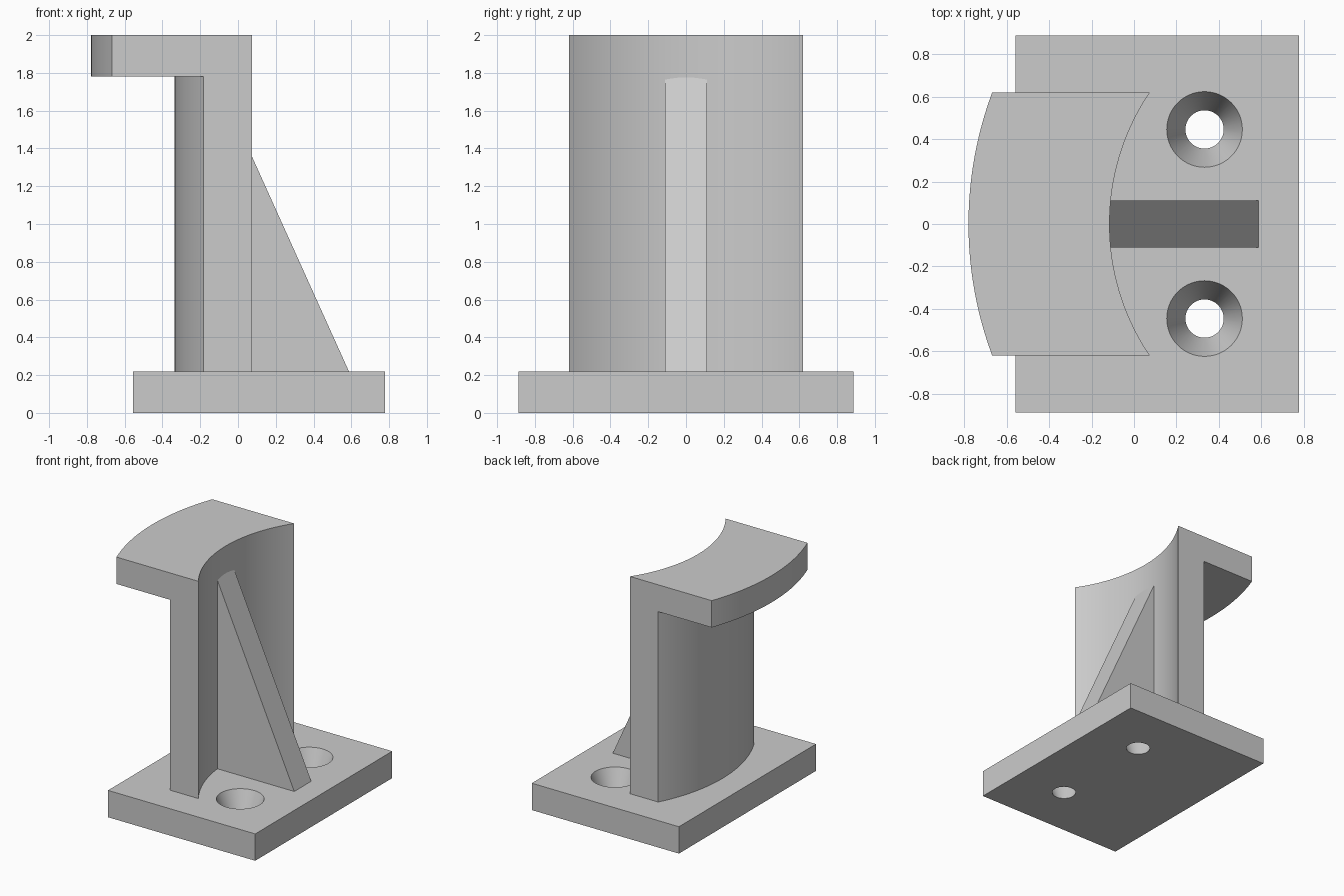
import bpy
import bmesh
import math

cube = bpy.data.objects.get("Cube")
if cube:
    bpy.data.objects.remove(cube, do_unlink=True)

grey = bpy.data.materials.new("plain grey")
grey.use_nodes = True
colour = (0.6, 0.6, 0.6, 1)
grey.diffuse_color = colour
grey.node_tree.nodes["Principled BSDF"].inputs["Base Color"].default_value = colour

BASE_TOP, LIP_BOTTOM, TOP = 0.22, 1.78, 2.0
HALF_WIDTH = 0.62


def sweep(name, sections):
    """Skin a row of matching (x, y, z) loops and cap both ends."""
    bm = bmesh.new()
    loops = [[bm.verts.new(p) for p in s] for s in sections]
    for a, b in zip(loops, loops[1:]):
        for i in range(len(a)):
            j = (i + 1) % len(a)
            bm.faces.new((a[i], a[j], b[j], b[i]))
    bm.faces.new(loops[0])
    bm.faces.new(loops[-1])
    bmesh.ops.recalc_face_normals(bm, faces=bm.faces)
    mesh = bpy.data.meshes.new(name)
    bm.to_mesh(mesh)
    bm.free()
    obj = bpy.data.objects.new(name, mesh)
    bpy.context.collection.objects.link(obj)
    mesh.materials.append(grey)
    return obj


def extrude_y(name, profile, half):
    return sweep(name, [[(x, y, z) for x, z in profile] for y in (-half, half)])


def smooth(obj):
    bpy.ops.object.select_all(action="DESELECT")
    obj.select_set(True)
    bpy.context.view_layer.objects.active = obj
    bpy.ops.object.shade_smooth_by_angle(angle=math.radians(30))


def arc_x(y, end, middle):
    """x on a circular arc through (end, +-HALF_WIDTH) and (middle, 0)."""
    sag = end - middle
    r = (HALF_WIDTH ** 2 + sag ** 2) / (2 * sag)
    return middle + r - math.sqrt(r * r - y * y)


# Base plate
base = extrude_y("base_plate", [(-0.557, 0), (0.777, 0),
                                (0.777, BASE_TOP), (-0.557, BASE_TOP)], 0.887)

# Two tapered screw holes through the plate
margin = 0.02
taper = (0.178 - 0.09) / BASE_TOP
for side in (-1, 1):
    bpy.ops.mesh.primitive_cone_add(
        vertices=64, radius1=0.09 - taper * margin, radius2=0.178 + taper * margin,
        depth=BASE_TOP + 2 * margin, location=(0.332, side * 0.445, BASE_TOP / 2))
    cutter = bpy.context.object
    cutter.hide_render = True
    cutter.data.materials.append(grey)
    cut = base.modifiers.new("screw_hole", "BOOLEAN")
    cut.operation = "DIFFERENCE"
    cut.solver = "EXACT"
    cut.object = cutter
    bpy.context.view_layer.objects.active = base
    bpy.ops.object.modifier_apply(modifier=cut.name)
    bpy.data.objects.remove(cutter, do_unlink=True)
smooth(base)

# Curved upright with overhanging lip, as one L-shaped section swept across y
sections = []
steps = 48
for i in range(steps + 1):
    y = HALF_WIDTH * (2 * i / steps - 1)
    inner = arc_x(y, 0.075, -0.115)
    outer = arc_x(y, -0.182, -0.335)
    lip = arc_x(y, -0.667, -0.779)
    sections.append([(inner, y, BASE_TOP), (inner, y, TOP), (lip, y, TOP),
                     (lip, y, LIP_BOTTOM), (outer, y, LIP_BOTTOM), (outer, y, BASE_TOP)])
smooth(sweep("curved_upright", sections))

# Triangular rib, its back edge buried in the upright
foot, back, slope = 0.587, -0.17, 2.217
extrude_y("support_rib", [(foot, BASE_TOP), (back, BASE_TOP),
                          (back, BASE_TOP + slope * (foot - back))], 0.11)
